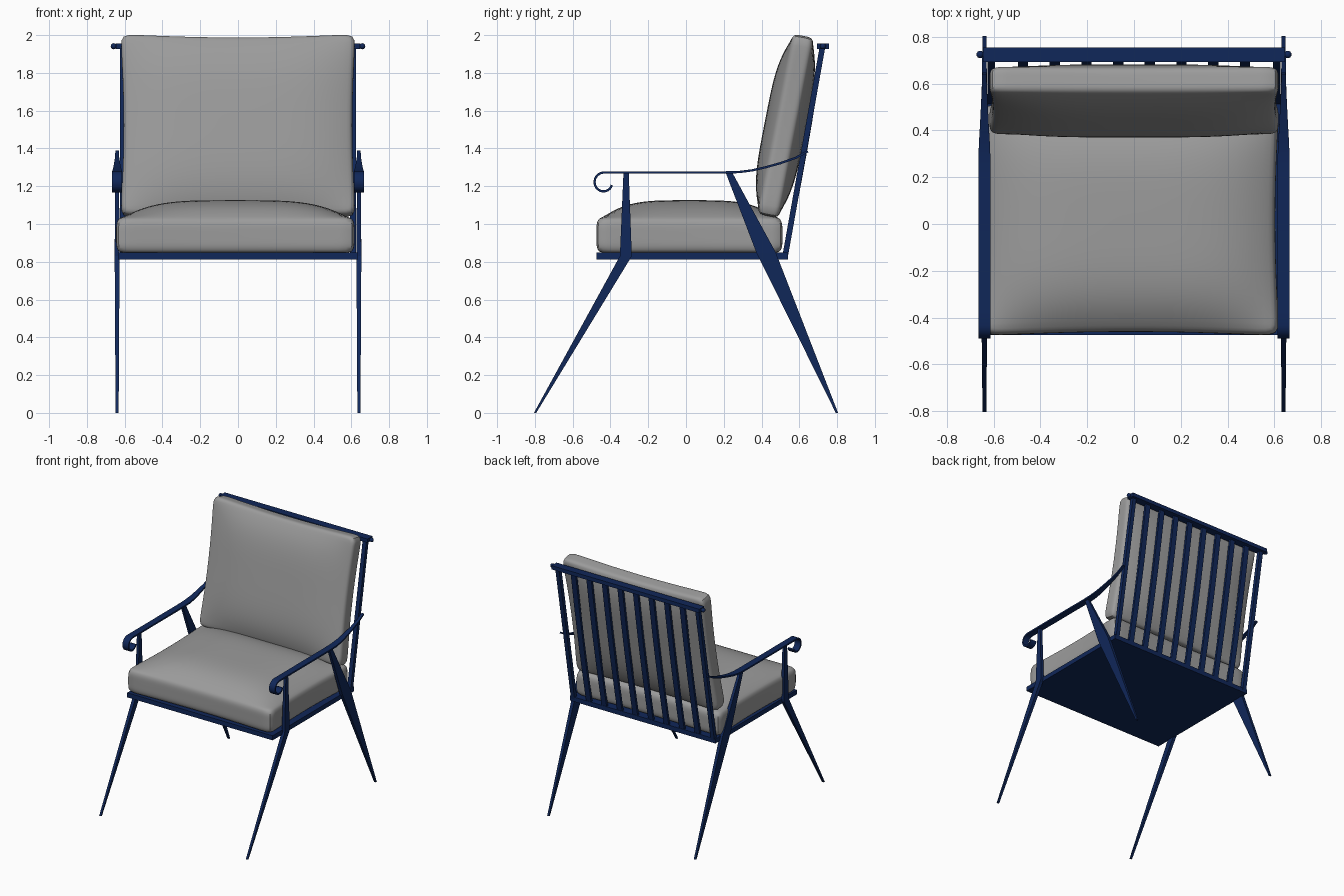
import bpy, bmesh, math
from mathutils import Matrix

if "Cube" in bpy.data.objects:
    bpy.data.objects.remove(bpy.data.objects["Cube"])


def material(name, color):
    m = bpy.data.materials.new(name)
    m.diffuse_color = color
    m.use_nodes = True
    m.node_tree.nodes["Principled BSDF"].inputs["Base Color"].default_value = m.diffuse_color
    return m


navy = material("navy_metal", (0.005, 0.02, 0.1, 1))
fabric = material("grey_fabric", (0.33, 0.33, 0.33, 1))


def finish(name, bm, mat=navy):
    bmesh.ops.recalc_face_normals(bm, faces=bm.faces[:])
    me = bpy.data.meshes.new(name)
    bm.to_mesh(me)
    bm.free()
    ob = bpy.data.objects.new(name, me)
    bpy.context.collection.objects.link(ob)
    me.materials.append(mat)
    return ob


def smooth(ob, angle=40):
    bpy.ops.object.select_all(action='DESELECT')
    ob.select_set(True)
    bpy.context.view_layer.objects.active = ob
    bpy.ops.object.shade_smooth_by_angle(angle=math.radians(angle))


def mirror(ob):
    ob.modifiers.new("mirror", 'MIRROR')
    return ob


def loft(name, x, sections):
    """Bar through rectangular sections (y0, z0, y1, z1, half width in x)."""
    bm = bmesh.new()
    rings = [[bm.verts.new(p) for p in ((x - w, a, b), (x + w, a, b), (x + w, c, d), (x - w, c, d))]
             for a, b, c, d, w in sections]
    for r, s in zip(rings, rings[1:]):
        for i in range(4):
            j = (i + 1) % 4
            bm.faces.new((r[i], r[j], s[j], s[i]))
    bm.faces.new(rings[0])
    bm.faces.new(rings[-1])
    return finish(name, bm)


def box(name, lo, hi):
    bm = bmesh.new()
    bmesh.ops.create_cube(bm, size=1)
    for v in bm.verts:
        v.co = [(a + b) / 2 + c * (b - a) for a, b, c in zip(lo, hi, v.co)]
    return finish(name, bm)


def cushion(name, hx, hy, edge, top, bottom, pinch, matrix):
    """Puffed pad: edge = half thickness at the rim, top/bottom = extra bulge."""
    bm = bmesh.new()
    bmesh.ops.create_cube(bm, size=2)
    bmesh.ops.subdivide_edges(bm, edges=bm.edges[:], cuts=15, use_grid_fill=True)
    for v in bm.verts:
        u, t, w = v.co
        puff = (1 - u ** 4) * (1 - t ** 4)
        # round the rim where the walls meet the two broad faces
        inset = 0.02 * abs(w) ** 5
        x = u * (hx - pinch * (1 - t * t) - inset)
        y = t * (hy - pinch * (1 - u * u) - inset)
        # slightly round the upright corners
        c = 1 - 0.012 * (u * t) ** 12
        v.co = (x * c, y * c, w * (edge + (top if w > 0 else bottom) * puff))
    bm.transform(matrix)
    ob = finish(name, bm, fabric)
    m = ob.modifiers.new("soft", 'SUBSURF')
    m.levels = m.render_levels = 1
    smooth(ob, 80)
    return ob


# Seat platform
box("seat_frame", (-0.635, -0.475, 0.812), (0.635, 0.54, 0.848))

# Cushions
cushion("seat_cushion", 0.638, 0.499, 0.093, 0.092, 0.0, 0.02,
        Matrix.Translation((-0.014, 0.018, 0.941)))
cushion("back_cushion", 0.625, 0.492, 0.058, 0.055, 0.05, 0.02,
        Matrix.Translation((0, 0.528, 1.519)) @ Matrix.Rotation(math.radians(79), 4, 'X'))

# Splayed legs that carry on up to the armrests
mirror(loft("front_leg", 0.64, [(-0.805, 0, -0.793, 0, 0.008),
                                (-0.35, 0.83, -0.287, 0.83, 0.013),
                                (-0.331, 1.272, -0.303, 1.272, 0.010)]))
mirror(loft("back_leg", 0.64, [(0.793, 0, 0.805, 0, 0.008),
                               (0.372, 0.85, 0.475, 0.85, 0.013),
                               (0.21, 1.272, 0.245, 1.272, 0.010)]))

# Ribbon armrest: sweeps from the back post and ends in a scroll
path = [(0.645, 1.385, 0.009), (0.58, 1.35, 0.011), (0.5, 1.322, 0.015), (0.42, 1.3, 0.019),
        (0.35, 1.284, 0.023), (0.28, 1.275, 0.026), (0.2, 1.273, 0.026), (-0.38, 1.273, 0.026)]
for i in range(19):
    a = math.radians(90 + 14 * i)
    r = 0.054 - 0.0006 * i
    path.append((-0.434 + r * math.cos(a), 1.219 + r * math.sin(a), 0.026))
sections = []
for i, (y, z, w) in enumerate(path):
    p, q = path[max(i - 1, 0)], path[min(i + 1, len(path) - 1)]
    dy, dz = q[0] - p[0], q[1] - p[1]
    n = 0.006 / math.hypot(dy, dz)
    sections.append((y - dz * n, z + dy * n, y + dz * n, z - dy * n, w))
smooth(mirror(loft("armrest", 0.64, sections)))

# Back posts, and slats that bow back very slightly
for i in range(10):
    x = -0.61 + i * 1.22 / 9
    end = i in (0, 9)
    d, w, bow = (0.015, 0.016, 0) if end else (0.009, 0.022, 0.008)
    bars = []
    for k in range(9):
        f = k / 8
        y, z = 0.525 + 0.197 * f + bow * math.sin(math.pi * f), 0.83 + 1.105 * f
        bars.append((y - d, z, y + d, z, w))
    smooth(loft("back_post" if end else "back_slat", x, bars))

# Top rail with ball ends
box("top_rail", (-0.645, 0.694, 1.926), (0.645, 0.756, 1.956))
bm = bmesh.new()
bmesh.ops.create_uvsphere(bm, u_segments=16, v_segments=10, radius=0.016,
                          matrix=Matrix.Translation((0.658, 0.725, 1.941)))
smooth(mirror(finish("rail_ball", bm)))
